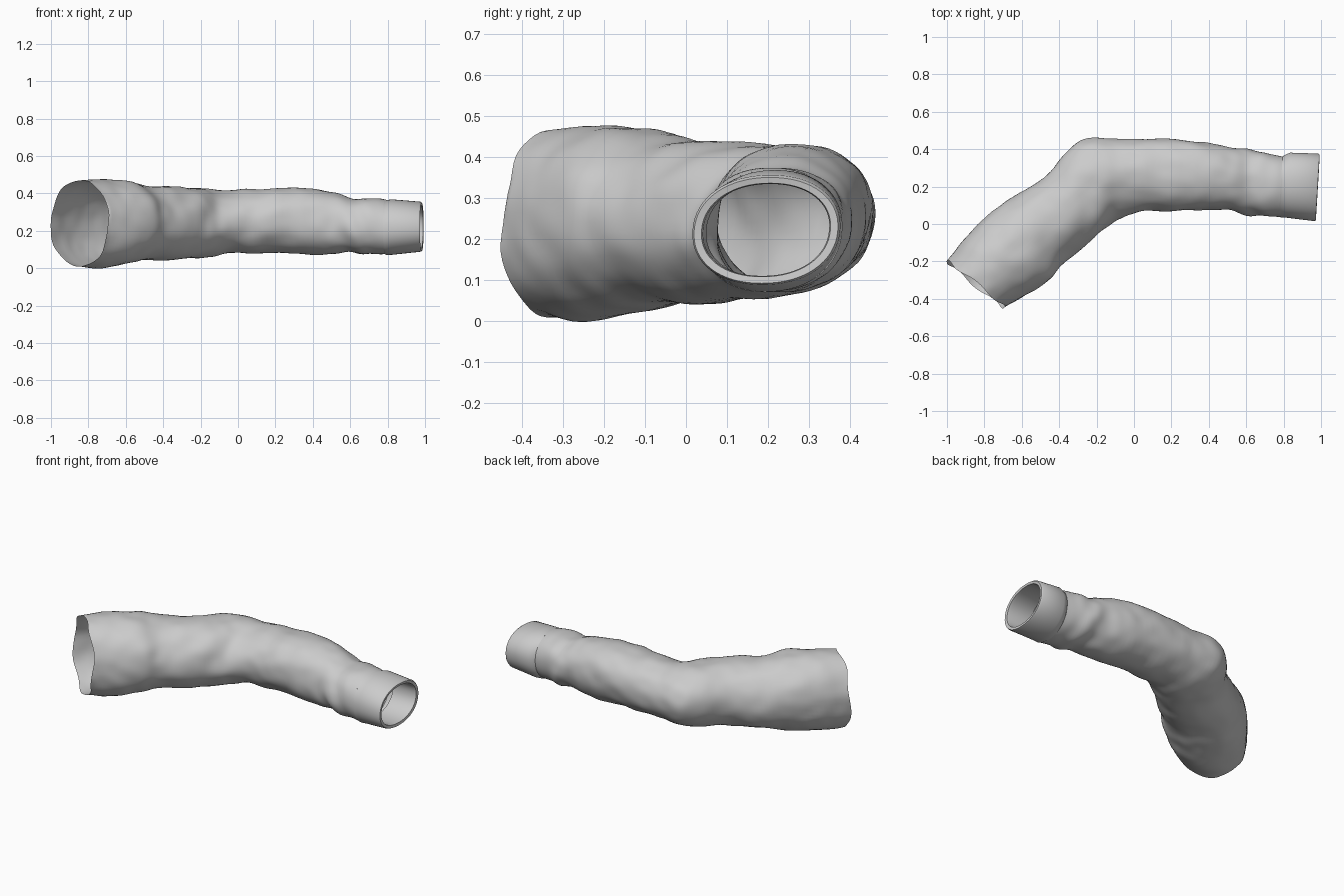
import bpy, bmesh, math
from mathutils import Vector, noise

if "Cube" in bpy.data.objects:
    bpy.data.objects.remove(bpy.data.objects["Cube"])

# Sleeve stations: outer edge x,y / inner edge x,y / bottom z, top z
ST = [
    (-1.00, -0.20, -0.69, -0.45, 0.01, 0.465),
    (-0.90, -0.075, -0.59, -0.385, 0.00, 0.475),
    (-0.78, 0.05, -0.46, -0.30, 0.02, 0.47),
    (-0.62, 0.16, -0.39, -0.22, 0.04, 0.44),
    (-0.48, 0.245, -0.28, -0.13, 0.045, 0.435),
    (-0.36, 0.375, -0.16, -0.03, 0.055, 0.435),
    (-0.24, 0.455, -0.08, 0.035, 0.07, 0.415),
    (-0.04, 0.455, 0.02, 0.062, 0.085, 0.415),
    (0.20, 0.452, 0.18, 0.07, 0.085, 0.43),
    (0.40, 0.438, 0.38, 0.072, 0.08, 0.425),
    (0.53, 0.405, 0.51, 0.07, 0.08, 0.40),
    (0.63, 0.395, 0.61, 0.05, 0.08, 0.375),
    (0.74, 0.370, 0.72, 0.043, 0.075, 0.378),
    (0.795, 0.360, 0.775, 0.038, 0.075, 0.368),
]
# Cuff: seam groove, plain band, rounded rim and inward hem
CUFF = [
    (0.805, 0.368, 0.785, 0.036, 0.070, 0.365),
    (0.835, 0.381, 0.815, 0.034, 0.072, 0.368),
    (0.985, 0.376, 0.963, 0.016, 0.088, 0.356),
    (0.993, 0.370, 0.972, 0.020, 0.092, 0.350),
    (0.990, 0.352, 0.970, 0.038, 0.108, 0.336),
    (0.975, 0.349, 0.955, 0.042, 0.110, 0.334),
    (0.83, 0.350, 0.81, 0.050, 0.108, 0.338),
]
SEG, SUB = 64, 7


def catmull(rows, n):
    out = []
    for i in range(len(rows) - 1):
        a, b, c, d = (rows[max(0, min(len(rows) - 1, i + k))] for k in (-1, 0, 1, 2))
        for s in range(n):
            t = s / n
            out.append(tuple(0.5 * (2 * q + (r - p) * t + (2 * p - 5 * q + 4 * r - w) * t * t
                       + (3 * q - p - 3 * r + w) * t ** 3) for p, q, r, w in zip(a, b, c, d)))
    return out + [rows[-1]]


def bump(v, centre, width):
    return math.exp(-((v - centre) / width) ** 2)


def ring(row, wrinkle):
    lx, ly, rx, ry, zb, zt = row
    mid = Vector(((lx + rx) / 2, (ly + ry) / 2, (zb + zt) / 2))
    half = Vector(((lx - rx) / 2, (ly - ry) / 2, 0))
    pts = []
    for k in range(SEG):
        a = 2 * math.pi * k / SEG
        c, s = math.cos(a), math.sin(a)
        c2 = math.copysign(abs(c) ** 0.93, c)
        s2 = math.copysign(abs(s) ** 0.93, s)
        offset = half * c2 + Vector((0, 0.01 * s2, (zt - zb) / 2 * s2))
        p = mid + offset
        if wrinkle:
            # soft cloth unevenness plus diagonal folds at elbow and wrist
            d = 0.012 * noise.noise(p * 5) + 0.005 * noise.noise(p * 13)
            inner = 0.5 - 0.5 * c
            d += 0.008 * inner * bump(p.x, -0.1, 0.22) * math.sin(26 * (p.x - 0.7 * p.z) + 1)
            d += 0.006 * bump(p.x, 0.64, 0.1) * math.sin(38 * (p.x + 0.5 * p.z))
            end = min(1, max(0, (0.79 - mid.x) / 0.12))
            p += offset.normalized() * d * end
        pts.append(p)
    return pts


def loft(name, rings):
    bm = bmesh.new()
    vs = [[bm.verts.new(p) for p in r] for r in rings]
    for r0, r1 in zip(vs, vs[1:]):
        for k in range(SEG):
            j = (k + 1) % SEG
            bm.faces.new((r0[k], r1[k], r1[j], r0[j]))
    bmesh.ops.recalc_face_normals(bm, faces=bm.faces)
    me = bpy.data.meshes.new(name)
    bm.to_mesh(me)
    bm.free()
    ob = bpy.data.objects.new(name, me)
    bpy.context.collection.objects.link(ob)
    bpy.context.view_layer.objects.active = ob
    ob.select_set(True)
    bpy.ops.object.shade_smooth_by_angle(angle=math.radians(50))
    ob.select_set(False)
    return ob


# Sleeve body with an uneven raw edge at the wide opening
body = [ring(r, True) for r in catmull(ST, SUB)]
axis = Vector((0.63, 0.77, 0))
for k, p in enumerate(body[0]):
    p += axis * 0.008 * math.sin(5 * 2 * math.pi * k / SEG)
loft("sleeve_body", body)

# Cuff
loft("sleeve_cuff", [ring(r, False) for r in [ST[-1]] + CUFF])
